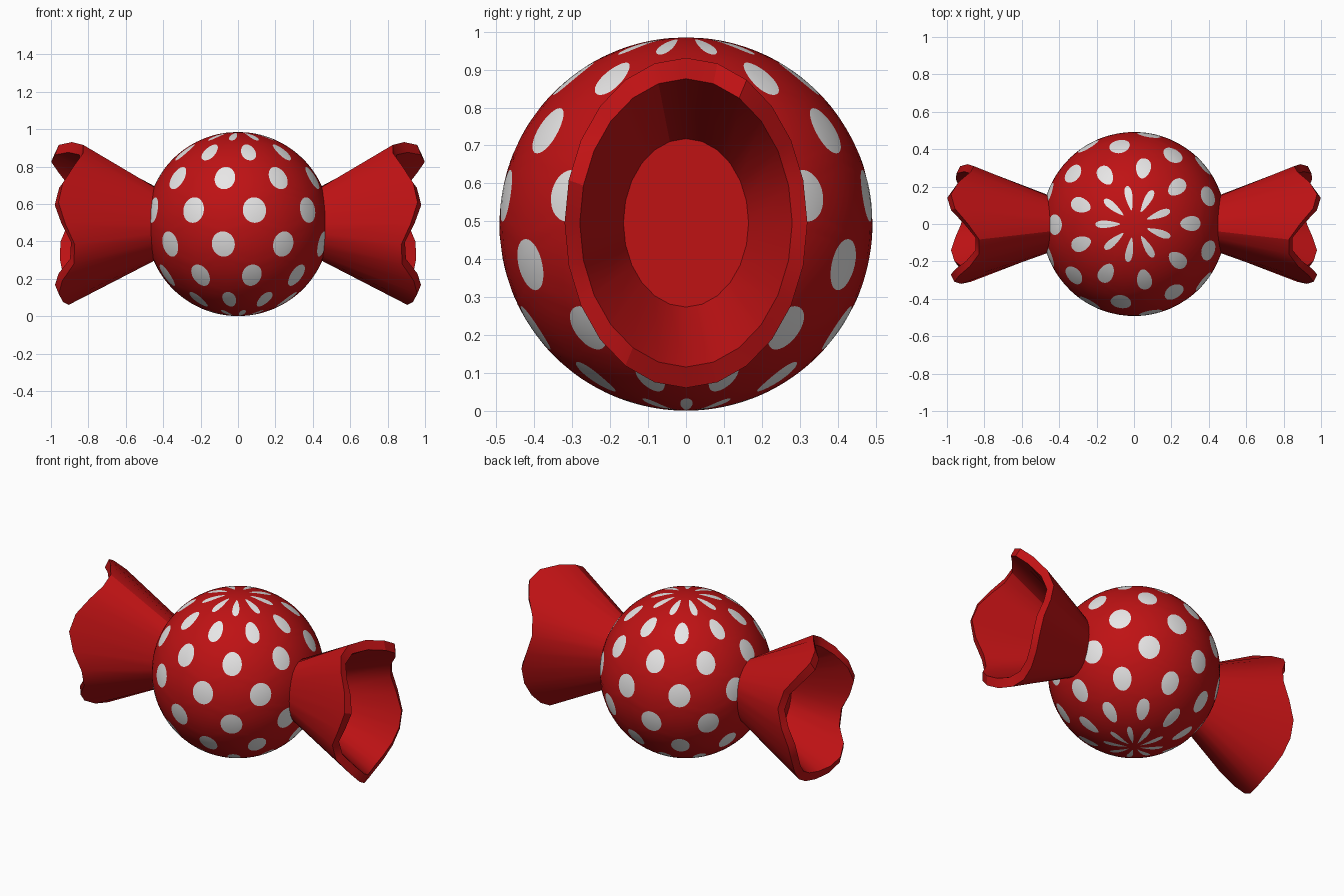
import bpy, bmesh, math
from mathutils import Vector

if "Cube" in bpy.data.objects:
    bpy.data.objects.remove(bpy.data.objects["Cube"])

R, CZ = 0.492, 0.493          # ball radius and centre height


def material(name, rgb):
    m = bpy.data.materials.new(name)
    m.diffuse_color = (*rgb, 1)
    m.use_nodes = True
    m.node_tree.nodes["Principled BSDF"].inputs["Base Color"].default_value = m.diffuse_color
    return m


RED = material("red wrapper", (0.52, 0.006, 0.007))
WHITE = material("white dots", (0.85, 0.84, 0.84))


def finish(bm, name, mats, angle):
    bmesh.ops.remove_doubles(bm, verts=bm.verts, dist=1e-4)
    bmesh.ops.recalc_face_normals(bm, faces=bm.faces)
    me = bpy.data.meshes.new(name)
    bm.to_mesh(me)
    bm.free()
    for m in mats:
        me.materials.append(m)
    ob = bpy.data.objects.new(name, me)
    bpy.context.collection.objects.link(ob)
    bpy.ops.object.select_all(action='DESELECT')
    bpy.context.view_layer.objects.active = ob
    ob.select_set(True)
    bpy.ops.object.shade_smooth_by_angle(angle=math.radians(angle))
    return ob


def bridge(bm, a, b, mat=0):
    n = len(a)
    for i in range(n):
        j = (i + 1) % n
        bm.faces.new((a[i], a[j], b[j], b[i])).material_index = mat


# Ball: staggered latitude cells, each with an oval dot cut into it
def on_ball(lon, lat):
    lo, la = math.radians(lon), math.radians(lat)
    return Vector((R * math.cos(la) * math.sin(lo),
                   -R * math.cos(la) * math.cos(lo), CZ + R * math.sin(la)))


STEP_LAT, STEP_LON, TOP = 21.5, 40.0, 73.3
DOT_LON, DOT_LAT = 7.5, 8.1
K = 8                                     # points along each cell side
side = [-1 + 2 * i / K for i in range(K)]
square = ([(t, -1) for t in side] + [(1, t) for t in side]
          + [(-t, 1) for t in side] + [(-1, -t) for t in side])

bm = bmesh.new()
for row in range(8):
    lat = TOP - row * STEP_LAT
    for col in range(9):
        lon = (-9.5 if row % 2 == 0 else 10.5) + col * STEP_LON

        def ring(dot, blend):
            vs = []
            for u, v in square:
                d = math.hypot(u, v)
                x = (1 - blend) * dot * DOT_LON * u / d + blend * STEP_LON / 2 * u
                y = (1 - blend) * dot * DOT_LAT * v / d + blend * STEP_LAT / 2 * v
                vs.append(bm.verts.new(on_ball(lon + x, lat + y)))
            return vs

        core, edge = ring(0.5, 0), ring(1, 0)
        half, border = ring(1, 0.5), ring(1, 1)
        centre = bm.verts.new(on_ball(lon, lat))
        for i in range(len(core)):
            bm.faces.new((centre, core[i], core[(i + 1) % len(core)])).material_index = 1
        bridge(bm, core, edge, 1)
        bridge(bm, edge, half)
        bridge(bm, half, border)

# Ball poles: close the small holes above and below the dot rows
bmesh.ops.remove_doubles(bm, verts=bm.verts, dist=1e-4)
for s, lat in ((1, TOP + STEP_LAT / 2), (-1, TOP - 7.5 * STEP_LAT)):
    pole = bm.verts.new((0, 0, CZ + s * R))
    rim = [e for e in bm.edges if e.is_boundary
           and all((v.co.z - CZ) * s > 0 for v in e.verts)]
    for e in rim:
        bm.faces.new((e.verts[0], e.verts[1], pole))
finish(bm, "candy_ball", (RED, WHITE), 60)

# Twisted wrapper ends: hollow oval funnels with a wavy thick rim
WAVE = [(-22, .84), (27, 1.0), (72, .875), (112, .955), (165, .91),
        (215, .98), (248, .885), (286, .98), (338, .84)]   # angle from top, x


def rim_x(deg):
    deg = (deg + 22) % 360 - 22
    for (a, xa), (b, xb) in zip(WAVE, WAVE[1:]):
        if a <= deg <= b:
            t = (1 - math.cos(math.pi * (deg - a) / (b - a))) / 2
            return xa + (xb - xa) * t


def wrapper_end(name, sign, n=24):
    bm = bmesh.new()

    def oval(ry, rz, xfun):
        vs = []
        for i in range(n):
            deg = 360 * i / n
            a = math.radians(deg)
            vs.append(bm.verts.new((sign * xfun(deg), ry * math.sin(a),
                                    CZ + 0.003 + rz * math.cos(a))))
        return vs

    neck = oval(0.14, 0.185, lambda d: 0.42)
    outer = oval(0.32, 0.435, lambda d: rim_x(d) - 0.02)
    inner = oval(0.28, 0.38, rim_x)
    floor = oval(0.165, 0.222, lambda d: 0.62)
    bridge(bm, neck, outer)
    bridge(bm, outer, inner)
    bridge(bm, inner, floor)
    bm.faces.new(floor)
    bm.faces.new(neck)
    finish(bm, name, (RED,), 30)


wrapper_end("wrapper_end_right", 1)
wrapper_end("wrapper_end_left", -1)
